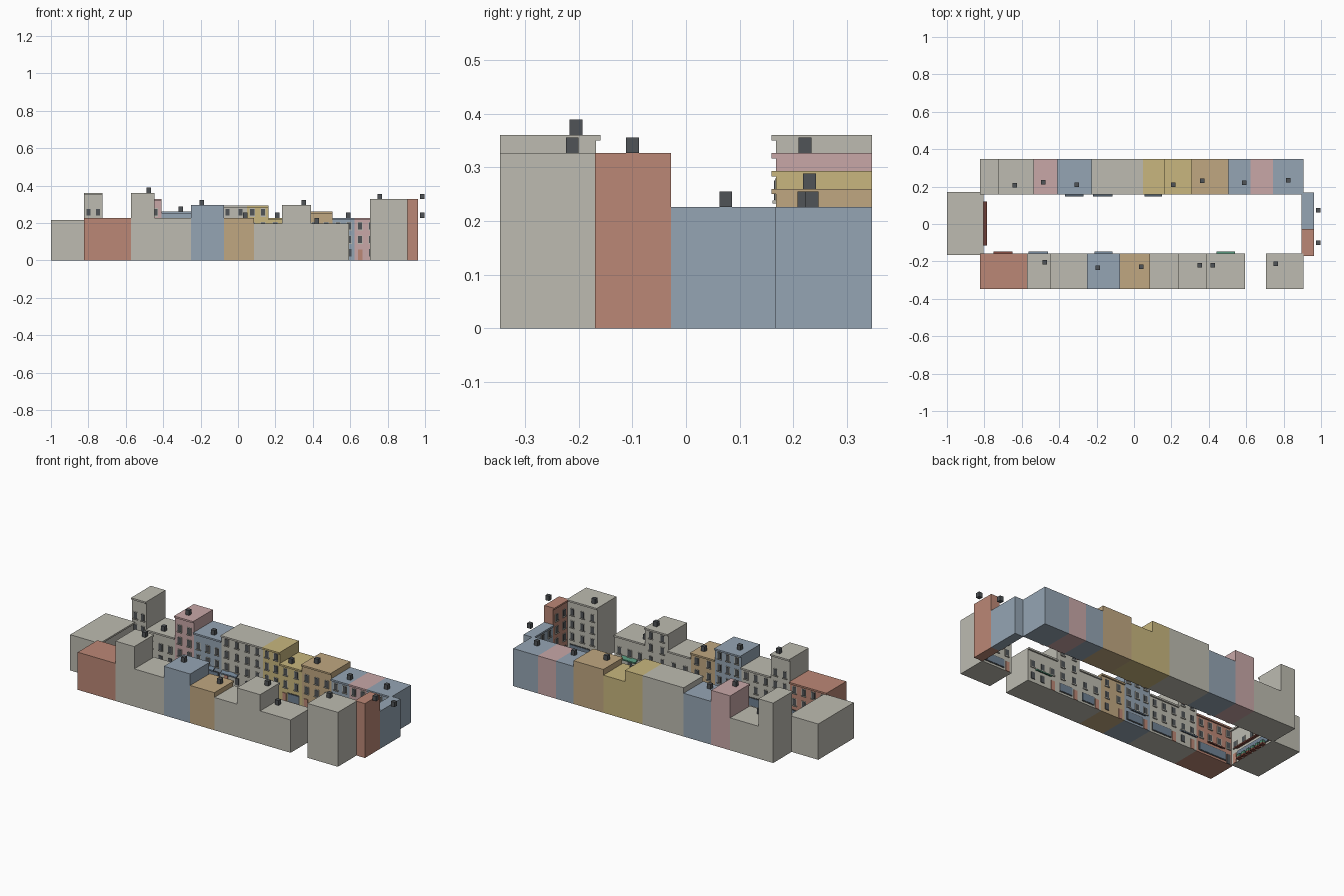
import bpy
import bmesh
from mathutils import Vector

cube = bpy.data.objects.get("Cube")
if cube:
    bpy.data.objects.remove(cube, do_unlink=True)

COLOURS = {
    "grey stone": (0.51, 0.50, 0.44), "terracotta": (0.50, 0.245, 0.18),
    "blue plaster": (0.30, 0.376, 0.456), "tan plaster": (0.53, 0.39, 0.22),
    "yellow plaster": (0.58, 0.47, 0.21), "pink plaster": (0.58, 0.386, 0.386),
    "dark slate": (0.08, 0.088, 0.095), "shop glass": (0.16, 0.22, 0.29),
    "green cloth": (0.08, 0.26, 0.17), "maroon cloth": (0.20, 0.06, 0.045),
}
MATS = {}
for label, rgb in COLOURS.items():
    m = bpy.data.materials.new(label)
    m.use_nodes = True
    m.diffuse_color = (*rgb, 1)
    m.node_tree.nodes["Principled BSDF"].inputs["Base Color"].default_value = (*rgb, 1)
    MATS[label] = m
GREY, RED, BLUE, TAN, YELLOW, PINK, DARK, GLASS, GREEN, MAROON = COLOURS

parts = {}


def box(part, colour, lo, hi):
    """Add a box to the named part and return its vertices."""
    bm = parts.setdefault((part, colour), bmesh.new())
    lo, hi = Vector(lo), Vector(hi)
    verts = bmesh.ops.create_cube(bm, size=1)["verts"]
    for v in verts:
        v.co = (lo + hi) / 2 + v.co * (hi - lo)
    return verts


# Street walls: axis the wall runs along, wall position, outward direction
WALLS = {"front": ("x", -0.168, 1), "back": ("x", 0.168, -1),
         "left_end": ("y", 0.905, -1), "right_end": ("y", -0.813, 1)}


def on_wall(side, part, colour, u0, u1, z0, z1, depth):
    axis, at, out = WALLS[side]
    near, far = sorted((at - out * 0.002, at + out * depth))
    if axis == "x":
        return box(f"{side}_{part}", colour, (u0, near, z0), (u1, far, z1))
    return box(f"{side}_{part}", colour, (near, u0, z0), (far, u1, z1))


def awning(side, colour, u0, u1, depth=0.022, z=0.088):
    verts = on_wall(side, "awnings", colour, u0, u1, z - 0.008, z, depth)
    axis, at, out = WALLS[side]
    i = 1 if axis == "x" else 0
    for v in verts:
        if (v.co[i] - at) * out > 0.005:
            v.co.z -= 0.012


def facade(side, u0, u1, h, colour, shop):
    """Cornice, window rows, door and shopfront of one house."""
    w = u1 - u0
    on_wall(side, "cornices", colour, u0, u1, h - 0.010, h, 0.009)
    cols = max(1, round(w / 0.065))
    for row in range(3):
        z = 0.093 + row * 0.073
        if z + 0.04 > h - 0.012:
            break
        for c in range(cols):
            u = u0 + w * (c + 0.5) / cols
            on_wall(side, "window_frames", GREY, u - 0.014, u + 0.014, z - 0.003, z + 0.040, 0.002)
            on_wall(side, "windows", DARK, u - 0.011, u + 0.011, z, z + 0.037, 0.004)
            on_wall(side, "sills", GREY, u - 0.015, u + 0.015, z - 0.006, z - 0.001, 0.007)
    on_wall(side, "doors", RED if colour != RED else DARK, u0 + 0.018, u0 + 0.042, 0, 0.058, 0.004)
    if shop and w > 0.12:
        on_wall(side, "shop_frames", DARK, u0 + 0.05, u1 - 0.015, 0.012, 0.064, 0.003)
        on_wall(side, "shop_windows", GLASS, u0 + 0.054, u1 - 0.019, 0.016, 0.060, 0.005)
    else:
        for c in range(1, cols):
            u = u0 + w * (c + 0.5) / cols
            on_wall(side, "windows", DARK, u - 0.012, u + 0.012, 0.02, 0.06, 0.004)


# Terraces: each house is (end x, height, colour), starting from the given x
BACK = [(-0.725, 0.36, GREY), (-0.537, 0.195, GREY), (-0.41, 0.327, PINK),
        (-0.227, 0.26, BLUE), (0.047, 0.293, GREY), (0.163, 0.293, YELLOW),
        (0.307, 0.226, YELLOW), (0.505, 0.26, TAN), (0.623, 0.226, BLUE),
        (0.742, 0.226, PINK), (0.907, 0.226, BLUE)]
FRONT = [(-0.573, 0.226, RED), (-0.447, 0.36, GREY), (-0.25, 0.226, GREY),
         (-0.075, 0.295, BLUE), (0.086, 0.226, TAN), (0.235, 0.197, GREY),
         (0.39, 0.295, GREY), (0.593, 0.197, GREY), (0.705, 0, None),
         (0.907, 0.327, GREY)]
for side, houses, y0, y1 in (("back", BACK, 0.168, 0.347), ("front", FRONT, -0.347, -0.168)):
    x = -0.823
    for i, (end, h, colour) in enumerate(houses):
        if colour:
            box(f"{side}_house_{i + 1}", colour, (x, y0, 0), (end, y1, h))
            facade(side, x, end, h, colour, i % 3 != 1)
        x = end

# End buildings closing the street
box("right_end_house", GREY, (-1, -0.166, 0), (-0.813, 0.172, 0.215))
facade("right_end", -0.166, 0.168, 0.215, GREY, True)
for name, y0, y1, h, colour in (("left_end_house_1", -0.17, -0.028, 0.327, RED),
                                ("left_end_house_2", -0.028, 0.168, 0.226, BLUE)):
    box(name, colour, (0.905, y0, 0), (0.963, y1, h))
    facade("left_end", y0, y1, h, colour, False)

# Awnings
for side, colour, u0, u1 in (
        ("front", MAROON, -0.75, -0.65), ("front", GLASS, -0.565, -0.46),
        ("front", GLASS, -0.21, -0.115), ("front", GREEN, 0.44, 0.54),
        ("back", GLASS, -0.37, -0.27), ("back", GLASS, -0.22, -0.115),
        ("back", GLASS, 0.055, 0.15)):
    awning(side, colour, u0, u1)
awning("right_end", MAROON, -0.115, 0.12, depth=0.028)

# Planters along the cafe
for i in range(6):
    u = -0.10 + i * 0.038
    on_wall("right_end", "planters", MAROON, u, u + 0.026, 0, 0.010, 0.024)
    on_wall("right_end", "plants", GREEN, u + 0.002, u + 0.024, 0.010, 0.026, 0.022)

# Chimneys: (x, y, roof height)
for x, y, z in ((-0.637, 0.208, 0.195), (-0.485, 0.222, 0.327), (-0.307, 0.21, 0.26),
                (0.21, 0.21, 0.226), (0.366, 0.23, 0.26), (0.59, 0.22, 0.226),
                (0.826, 0.235, 0.226), (-0.476, -0.205, 0.36), (-0.195, -0.233, 0.295),
                (0.04, -0.228, 0.226), (0.352, -0.22, 0.295), (0.42, -0.22, 0.197),
                (0.757, -0.212, 0.327), (0.985, 0.074, 0.226), (0.985, -0.1, 0.327)):
    box("chimneys", DARK, (x - 0.012, y - 0.012, z), (x + 0.012, y + 0.012, z + 0.029))

# Turn every part into an object
for (part, colour), bm in parts.items():
    mesh = bpy.data.meshes.new(part)
    bm.to_mesh(mesh)
    bm.free()
    mesh.materials.append(MATS[colour])
    bpy.context.collection.objects.link(bpy.data.objects.new(part, mesh))
